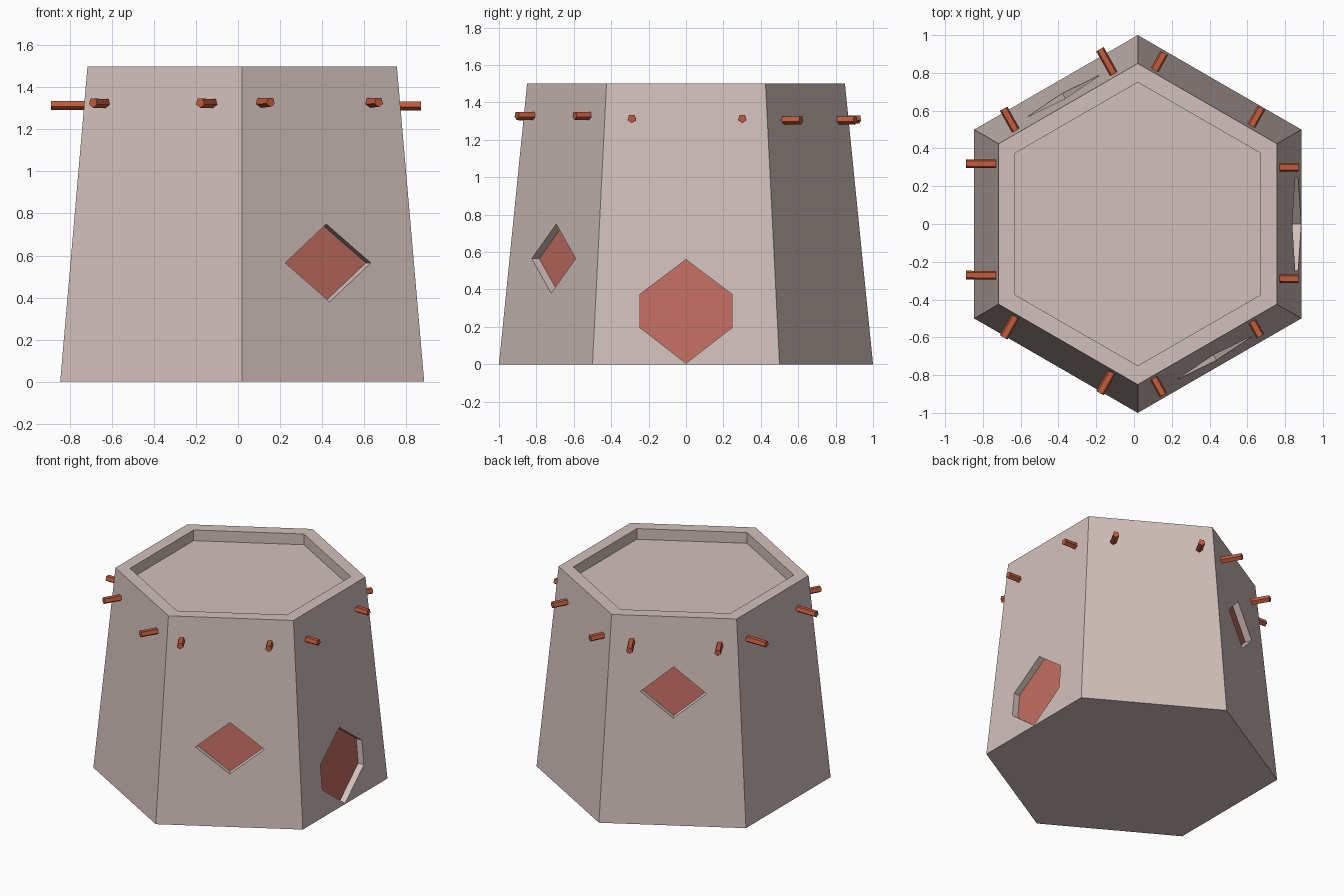
import bpy, bmesh, math
from mathutils import Vector

if "Cube" in bpy.data.objects:
    bpy.data.objects.remove(bpy.data.objects["Cube"])

CX = 0.02                                   # the body sits slightly off centre in x
R_BOTTOM, R_TOP, HEIGHT = 1.0, 0.85, 1.5
APO = math.cos(math.pi / 6)


def material(name, rgb):
    m = bpy.data.materials.new(name)
    m.diffuse_color = (*rgb, 1.0)
    m.use_nodes = True
    m.node_tree.nodes["Principled BSDF"].inputs["Base Color"].default_value = m.diffuse_color
    return m


STONE = material("pale_stone", (0.64, 0.53, 0.50))
PANEL = material("terracotta_panel", (0.54, 0.155, 0.118))
WOOD = material("orange_wood", (0.55, 0.105, 0.045))


def make_object(name, bm, mat):
    bmesh.ops.recalc_face_normals(bm, faces=bm.faces)
    mesh = bpy.data.meshes.new(name)
    bm.to_mesh(mesh)
    bm.free()
    mesh.materials.append(mat)
    ob = bpy.data.objects.new(name, mesh)
    bpy.context.collection.objects.link(ob)
    return ob


def loft(bm, rings):
    """Skin a list of equal-length point rings and cap both ends."""
    vs = [[bm.verts.new(p) for p in ring] for ring in rings]
    n = len(vs[0])
    for a, b in zip(vs, vs[1:]):
        for i in range(n):
            j = (i + 1) % n
            bm.faces.new((a[i], a[j], b[j], b[i]))
    bm.faces.new(vs[0])
    bm.faces.new(vs[-1])


def hex_ring(r, z):
    return [(CX + r * math.cos(math.radians(30 + 60 * i)),
             r * math.sin(math.radians(30 + 60 * i)), z) for i in range(6)]


def wall_point(angle, u, z, depth):
    """Point on the sloping wall facing `angle`, pushed inward by depth."""
    a = math.radians(angle)
    n = Vector((math.cos(a), math.sin(a), 0))
    t = Vector((-math.sin(a), math.cos(a), 0))
    r = APO * (R_BOTTOM + (R_TOP - R_BOTTOM) * z / HEIGHT) - depth
    return Vector((CX, 0, z)) + n * r + t * u


# tapered hexagonal tower with a shallow tray in its top
bm = bmesh.new()
loft(bm, [hex_ring(R_BOTTOM, 0), hex_ring(R_TOP, HEIGHT),
          hex_ring(0.75, HEIGHT), hex_ring(0.75, 1.42)])
# the pointed-hexagon ring needs vertices on the y axis
tower = make_object("tower_body", bm, STONE)
for v in tower.data.vertices:
    assert v.co.z >= 0


def opening(name, angle, outline, depth=0.05):
    """Cut a recess into a wall and line its back with a coloured panel."""
    cut = bmesh.new()
    loft(cut, [[wall_point(angle, u, z, d) for u, z in outline] for d in (-0.05, depth)])
    cutter = make_object(name + "_cutter", cut, STONE)
    cutter.hide_render = True
    mod = tower.modifiers.new(name, 'BOOLEAN')
    mod.operation, mod.solver, mod.object = 'DIFFERENCE', 'EXACT', cutter
    bpy.context.view_layer.objects.active = tower
    bpy.ops.object.modifier_apply(modifier=mod.name)
    bpy.data.objects.remove(cutter)
    plate = bmesh.new()
    loft(plate, [[wall_point(angle, u, z, d) for u, z in outline]
                 for d in (depth - 0.003, depth + 0.003)])
    make_object(name + "_panel", plate, PANEL)


def diamond(w, h, z):
    return [(-w, z), (0, z - h), (w, z), (0, z + h)]


# door on the right, windows front right and back left
opening("door", 0, [(0, 0.005), (0.245, 0.195), (0.245, 0.375),
                    (0, 0.56), (-0.245, 0.375), (-0.245, 0.195)])
opening("front_window", -60, diamond(0.235, 0.185, 0.565))
opening("back_window", 120, diamond(0.225, 0.185, 0.955))

# five-sided beams running through the tower, two per direction
BEAMS = [
    ((0.87, 0.30, 1.313), (-0.89, 0.32, 1.317)),
    ((0.87, -0.29, 1.313), (-0.89, -0.27, 1.317)),
    ((-0.18, 0.925, 1.31), (0.67, -0.595, 1.33)),
    ((-0.69, 0.61, 1.31), (0.155, -0.905, 1.33)),
    ((0.16, 0.905, 1.305), (-0.69, -0.60, 1.327)),
    ((0.675, 0.615, 1.305), (-0.18, -0.895, 1.327)),
]
for k, (p, q) in enumerate(BEAMS):
    p, q = Vector(p), Vector(q)
    side = (q - p).cross(Vector((0, 0, 1))).normalized()
    up = side.cross(q - p).normalized()
    bm = bmesh.new()
    spokes = [side * math.cos(a) + up * math.sin(a)
              for a in (math.radians(-90 + 72 * i) for i in range(5))]
    loft(bm, [[c + s * 0.024 for s in spokes] for c in (p, q)])
    make_object(f"roof_beam_{k + 1}", bm, WOOD)
